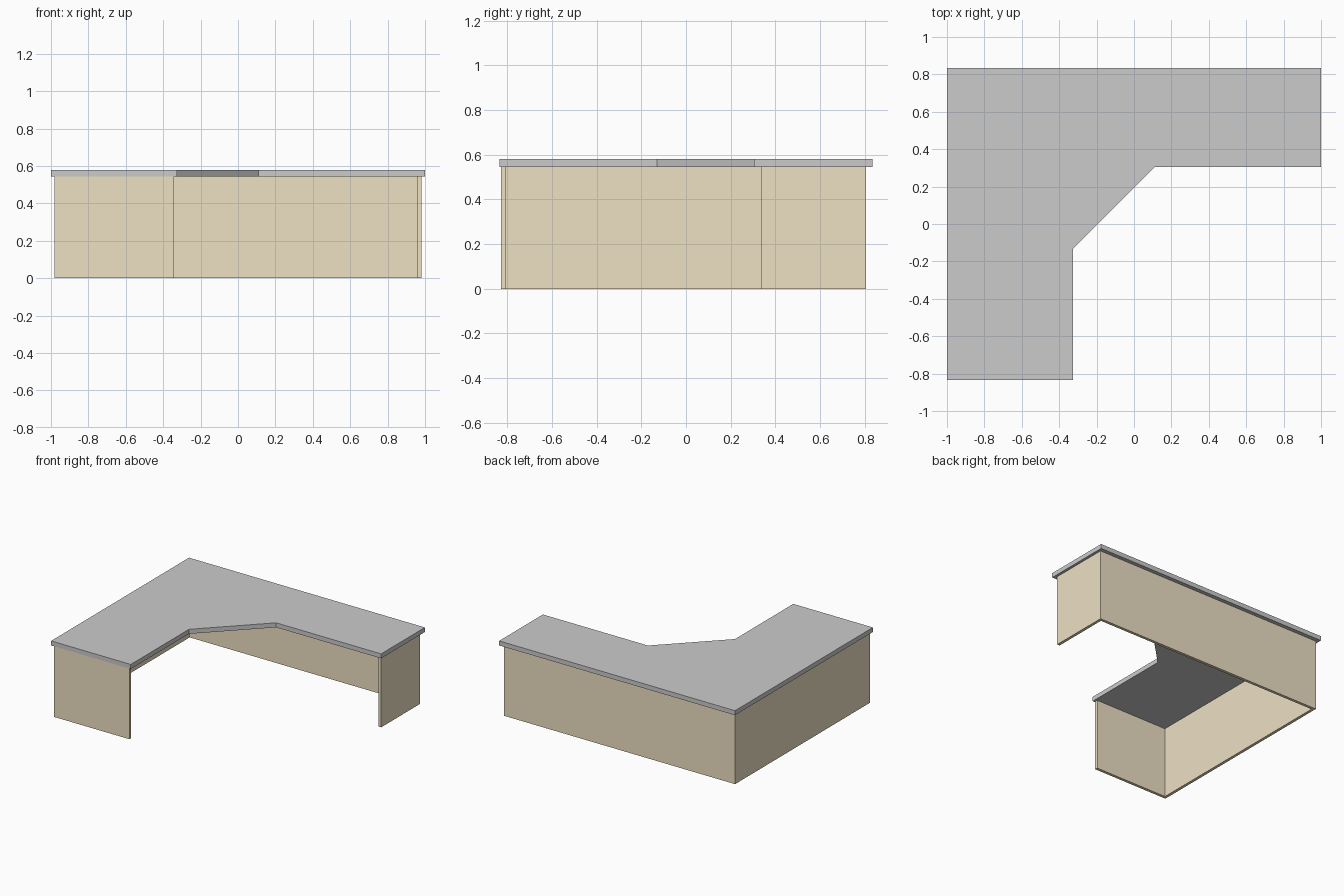
import bpy
import bmesh

if "Cube" in bpy.data.objects:
    bpy.data.objects.remove(bpy.data.objects["Cube"])

tan = bpy.data.materials.new("tan_panel")
tan.diffuse_color = (0.85, 0.75, 0.55, 1)
tan.use_nodes = True
tan.node_tree.nodes["Principled BSDF"].inputs["Base Color"].default_value = tan.diffuse_color


def prism(name, outline, z0, z1, mat=None):
    bm = bmesh.new()
    face = bm.faces.new([bm.verts.new((x, y, z0)) for x, y in outline])
    ext = bmesh.ops.extrude_face_region(bm, geom=[face])
    up = [v for v in ext["geom"] if isinstance(v, bmesh.types.BMVert)]
    bmesh.ops.translate(bm, verts=up, vec=(0, 0, z1 - z0))
    bmesh.ops.recalc_face_normals(bm, faces=bm.faces)
    mesh = bpy.data.meshes.new(name)
    bm.to_mesh(mesh)
    bm.free()
    obj = bpy.data.objects.new(name, mesh)
    bpy.context.collection.objects.link(obj)
    if mat:
        mesh.materials.append(mat)
    return obj


def panel(name, x0, x1, y0, y1):
    return prism(name, [(x0, y0), (x1, y0), (x1, y1), (x0, y1)], 0, UNDERSIDE, tan)


UNDERSIDE = 0.545
T = 0.022  # panel thickness

# L-shaped worktop with a diagonal inner corner
prism("desk_top", [(-1, -0.835), (-0.325, -0.835), (-0.325, -0.13),
                   (0.11, 0.305), (1, 0.305), (1, 0.835), (-1, 0.835)],
      UNDERSIDE, 0.58)

# Modesty panels along the outer sides
panel("back_panel", -0.98, 0.98 - T, 0.805 - T, 0.805)
panel("left_panel", -0.98, -0.98 + T, -0.828 + T, 0.805 - T)

# End panels supporting the two open ends
panel("front_end_panel", -0.98, -0.342, -0.828, -0.828 + T)
panel("right_end_panel", 0.98 - T, 0.98, 0.335, 0.805)
